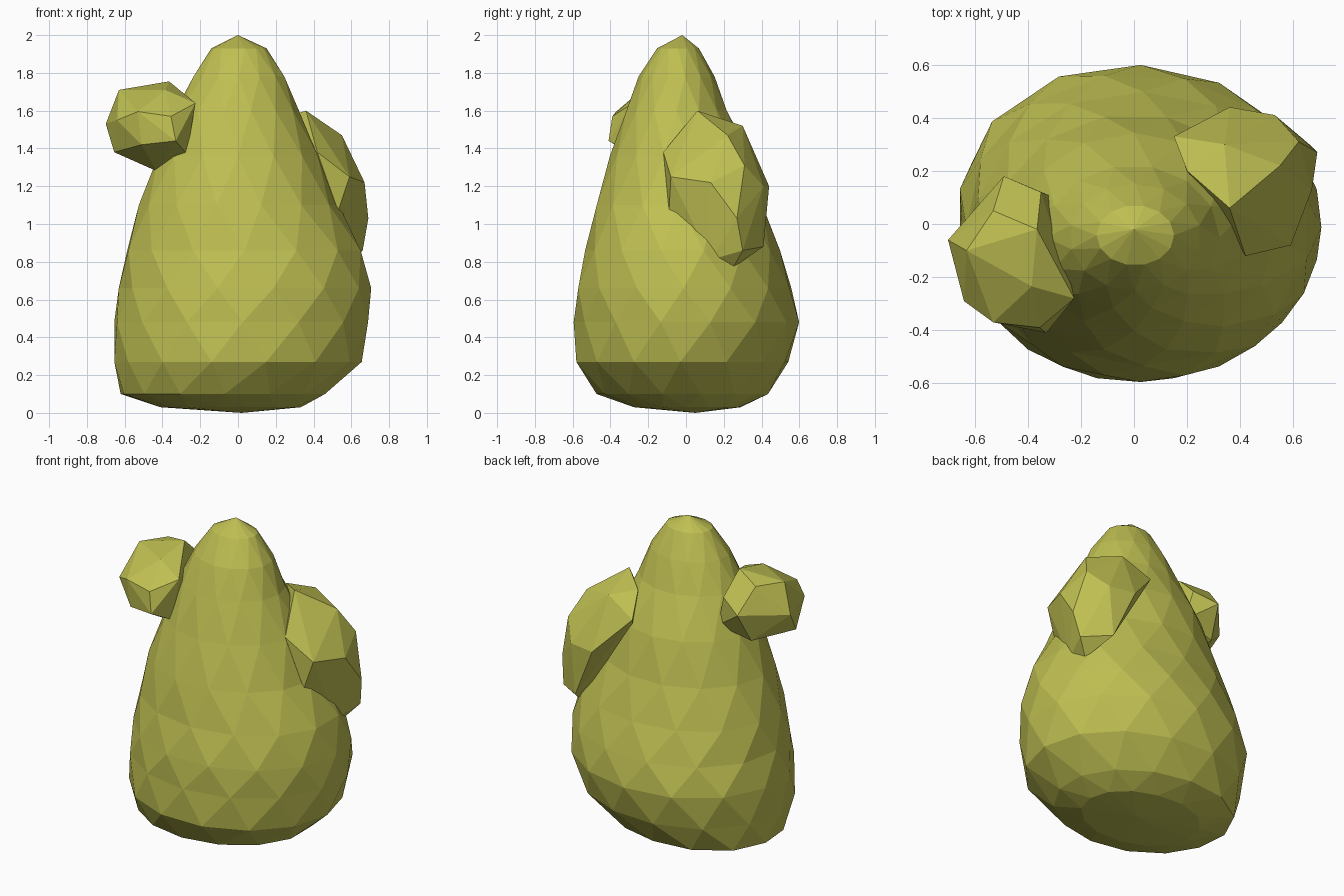
import bpy, bmesh, math

skin = bpy.data.materials.new("olive yellow")
skin.diffuse_color = (0.52, 0.52, 0.085, 1)


def finish(bm, name):
    bmesh.ops.recalc_face_normals(bm, faces=bm.faces[:])
    mesh = bpy.data.meshes.new(name)
    bm.to_mesh(mesh)
    bm.free()
    mesh.materials.append(skin)
    obj = bpy.data.objects.new(name, mesh)
    bpy.context.collection.objects.link(obj)
    return obj


def hull_lump(name, points):
    """Faceted lump wrapped around a few corner points."""
    bm = bmesh.new()
    for p in points:
        bm.verts.new(p)
    res = bmesh.ops.convex_hull(bm, input=bm.verts[:])
    loose = [v for v in bm.verts if not v.link_faces]
    bmesh.ops.delete(bm, geom=loose, context='VERTS')
    return finish(bm, name)


# Pear-shaped body: staggered rings of (z, x min, x max, y min, y max)
rings = [
    (0.03, -0.40, 0.33, -0.28, 0.28),
    (0.10, -0.61, 0.47, -0.47, 0.42),
    (0.27, -0.64, 0.65, -0.59, 0.53),
    (0.48, -0.65, 0.70, -0.59, 0.585),
    (0.66, -0.62, 0.70, -0.58, 0.555),
    (0.86, -0.59, 0.66, -0.53, 0.49),
    (1.10, -0.52, 0.53, -0.48, 0.41),
    (1.36, -0.43, 0.43, -0.40, 0.34),
    (1.60, -0.33, 0.32, -0.32, 0.22),
    (1.78, -0.24, 0.25, -0.25, 0.15),
    (1.93, -0.14, 0.15, -0.155, 0.07),
]
SIDES = 14
bm = bmesh.new()
loops = []
for k, (z, x0, x1, y0, y1) in enumerate(rings):
    loop = []
    for i in range(SIDES):
        a = 2 * math.pi * (i + 0.5 * (k % 2)) / SIDES
        # the rear left of the base bulges out a little
        bulge = 0.09 * max(0, math.cos(a - math.radians(133))) ** 4 * max(0, 1 - z / 1.2)
        r = 1.008 + bulge
        loop.append(bm.verts.new(((x0 + x1) / 2 + r * (x1 - x0) / 2 * math.cos(a),
                                  (y0 + y1) / 2 + r * (y1 - y0) / 2 * math.sin(a), z)))
    loops.append(loop)
for k in range(len(loops) - 1):
    lo, hi = loops[k], loops[k + 1]
    for i in range(SIDES):
        j = (i + 1) % SIDES
        if k % 2 == 0:
            bm.faces.new((lo[i], lo[j], hi[i]))
            bm.faces.new((lo[j], hi[j], hi[i]))
        else:
            bm.faces.new((lo[i], lo[j], hi[j]))
            bm.faces.new((lo[i], hi[j], hi[i]))
tip = bm.verts.new((0, -0.02, 2.0))
base = bm.verts.new((0.02, 0.05, 0.0))
for i in range(SIDES):
    j = (i + 1) % SIDES
    bm.faces.new((loops[-1][i], loops[-1][j], tip))
    bm.faces.new((loops[0][j], loops[0][i], base))
finish(bm, "pear_body")

# Small round lump, high on the left
hull_lump("left_lump", [
    (-0.365, -0.02, 1.755), (-0.63, -0.10, 1.71), (-0.53, 0.05, 1.71),
    (-0.385, -0.235, 1.71), (-0.53, -0.37, 1.595), (-0.355, -0.39, 1.57),
    (-0.33, -0.41, 1.44), (-0.51, -0.36, 1.42), (-0.655, -0.18, 1.38),
    (-0.70, -0.06, 1.53), (-0.64, -0.29, 1.55), (-0.43, -0.13, 1.28),
    (-0.27, -0.28, 1.37), (-0.225, -0.28, 1.64), (-0.49, 0.18, 1.56),
    (-0.35, 0.12, 1.62), (-0.52, 0.08, 1.37), (-0.30, 0.10, 1.42),
])

# Long oval lump on the right, leaning back
hull_lump("right_lump", [
    (0.36, 0.06, 1.60), (0.55, 0.22, 1.47), (0.36, 0.44, 1.20),
    (0.53, 0.41, 1.20), (0.62, 0.31, 1.31), (0.69, 0.27, 1.03),
    (0.67, 0.13, 1.22), (0.66, 0.30, 0.86), (0.42, -0.12, 1.38),
    (0.59, -0.08, 1.25), (0.53, -0.09, 1.07), (0.60, 0.13, 0.81),
    (0.58, 0.25, 0.77), (0.50, 0.41, 0.88), (0.15, 0.33, 1.42),
    (0.20, 0.20, 1.55), (0.34, 0.30, 1.52), (0.30, 0.10, 1.10),
])
